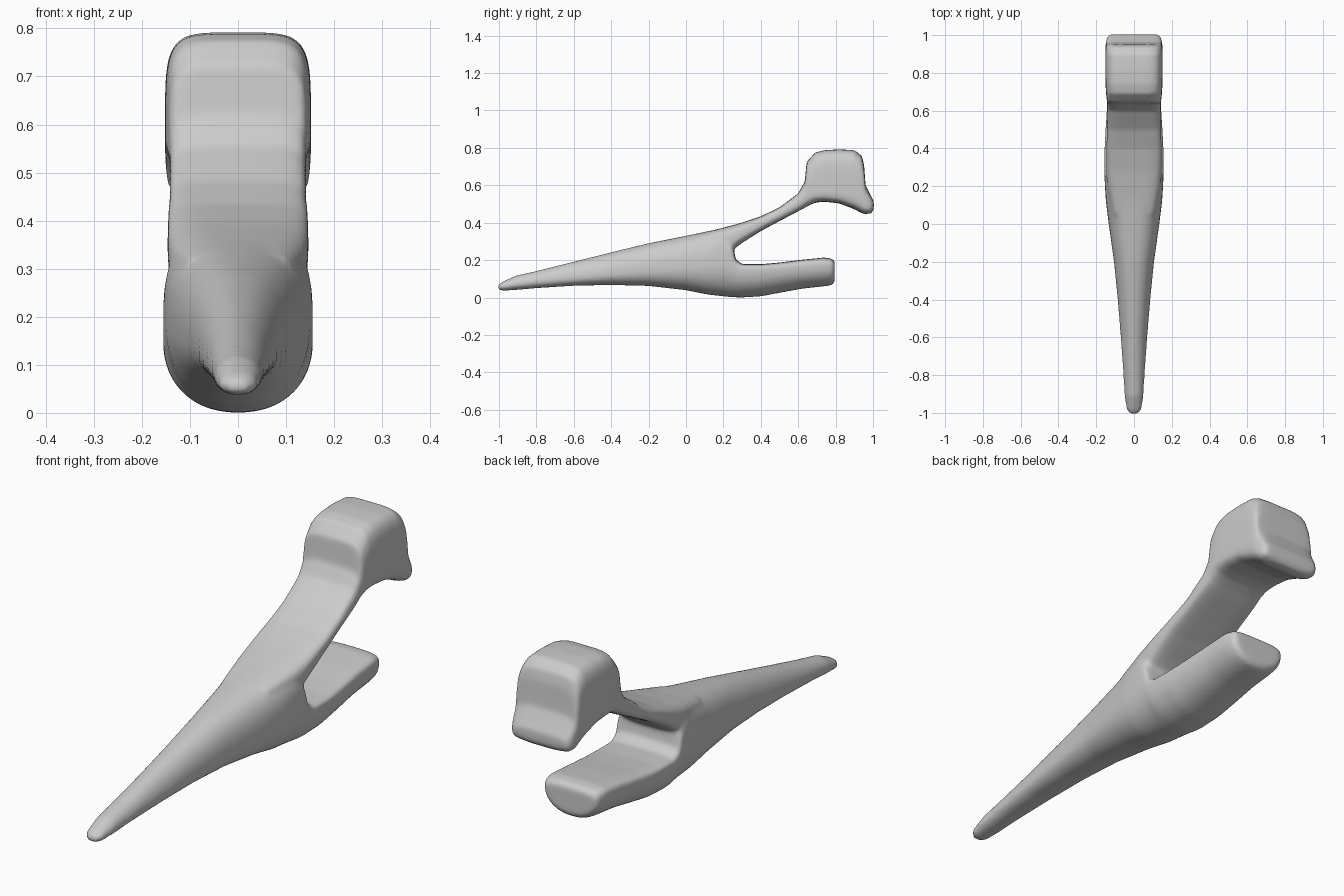
import bpy, bmesh, math

SIDES = 40

def half_power(v, n):
    return math.copysign(abs(v) ** (2 / n), v)

def loft(bm, stations):
    """Station: y, half width, bottom z, widest z, top z, lower and upper squareness."""
    rings = []
    for y, w, zb, zm, zt, nb, nt in stations:
        ring = []
        for i in range(SIDES):
            a = 2 * math.pi * (i + 0.5) / SIDES
            c, s = math.cos(a), math.sin(a)
            n = nt if s > 0 else nb
            h = (zt - zm) if s > 0 else (zm - zb)
            ring.append(bm.verts.new((w * half_power(c, n), y, zm + h * half_power(s, n))))
        rings.append(ring)
    for r0, r1 in zip(rings, rings[1:]):
        for i in range(SIDES):
            j = (i + 1) % SIDES
            bm.faces.new((r0[i], r0[j], r1[j], r1[i]))
    bm.faces.new(rings[0][::-1])
    bm.faces.new(rings[-1])

bm = bmesh.new()

# tapered body running back into the lower jaw
loft(bm, [
    (-1.005, .022, .042, .055, .068, 2, 2),
    (-.98, .040, .036, .058, .085, 2, 2),
    (-.91, .050, .040, .070, .117, 2, 2),
    (-.80, .056, .050, .085, .142, 2.2, 2),
    (-.60, .070, .063, .105, .192, 2.3, 2),
    (-.40, .086, .067, .130, .242, 2.3, 2.1),
    (-.20, .106, .062, .150, .290, 2.3, 2.3),
    (.00, .134, .039, .165, .330, 2.2, 2.6),
    (.12, .149, .015, .180, .355, 2.2, 3),
    (.20, .154, .006, .190, .372, 2.2, 3.5),
    (.24, .156, .002, .185, .330, 2.2, 4),
    (.255, .156, .001, .175, .270, 2.2, 4),
    (.265, .156, .001, .160, .205, 2.2, 4),
    (.30, .156, .000, .150, .178, 2.2, 4),
    (.40, .156, .006, .150, .178, 2.2, 4),
    (.50, .151, .025, .155, .187, 2.2, 4),
    (.62, .143, .047, .165, .202, 2.2, 4),
    (.74, .139, .060, .172, .214, 2.2, 4),
    (.78, .132, .066, .170, .208, 2.2, 4),
    (.795, .115, .085, .165, .193, 2.2, 3.5),
])

# thin upper arm swelling into the block-shaped head
loft(bm, [
    (.05, .110, .250, .295, .335, 3, 3),
    (.20, .142, .235, .300, .374, 4, 3.5),
    (.26, .146, .262, .330, .389, 4, 3.5),
    (.30, .147, .292, .350, .401, 4, 3.5),
    (.40, .146, .355, .395, .434, 4, 4),
    (.50, .143, .409, .442, .482, 4, 4),
    (.60, .142, .461, .500, .557, 4, 4),
    (.635, .142, .480, .530, .620, 4, 4),
    (.645, .143, .486, .550, .725, 4, 4.5),
    (.69, .148, .507, .570, .775, 4, 5),
    (.74, .151, .512, .580, .788, 4.5, 5),
    (.82, .152, .503, .580, .792, 4.5, 5),
    (.90, .152, .472, .570, .788, 4.5, 5),
    (.94, .151, .451, .550, .758, 4.5, 5),
    (.952, .150, .447, .530, .710, 4.5, 4.5),
    (.96, .149, .446, .510, .600, 4.5, 4.5),
    (.99, .142, .450, .490, .540, 4, 4),
    (1.004, .125, .470, .492, .515, 4, 4),
])
bmesh.ops.recalc_face_normals(bm, faces=bm.faces)

mesh = bpy.data.meshes.new("clip_body")
bm.to_mesh(mesh)
bm.free()
body = bpy.data.objects.new("clip_body", mesh)
bpy.context.collection.objects.link(body)

# fuse the two lofts and soften the joints
remesh = body.modifiers.new("fuse", 'REMESH')
remesh.mode = 'VOXEL'
remesh.voxel_size = .009
remesh.use_smooth_shade = True
soften = body.modifiers.new("soften", 'SMOOTH')
soften.factor = .5
soften.iterations = 8
for p in mesh.polygons:
    p.use_smooth = True
